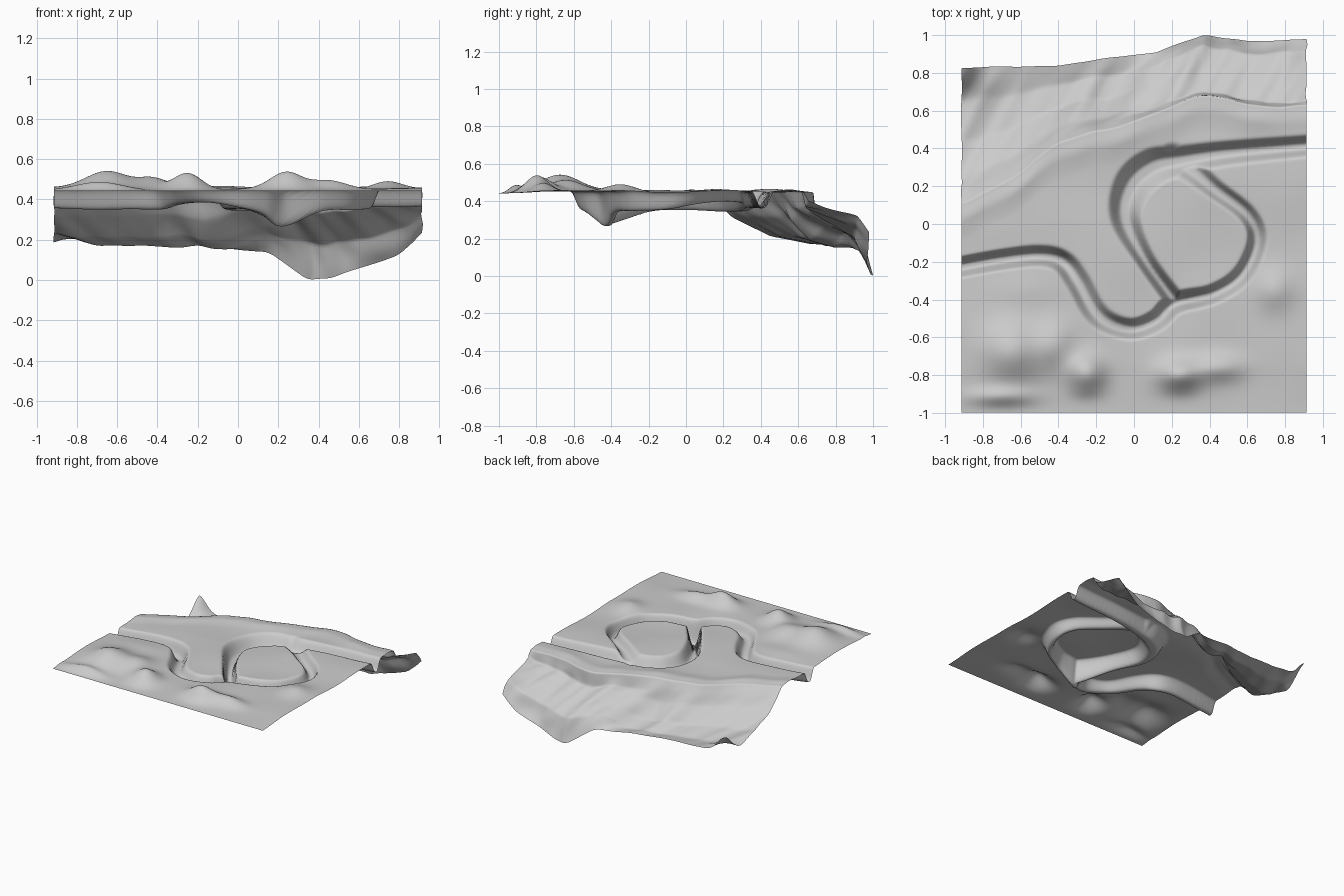
import bpy
from math import exp
from mathutils import Vector, noise, kdtree

if "Cube" in bpy.data.objects:
    bpy.data.objects.remove(bpy.data.objects["Cube"])

NX, NP, NC = 185, 170, 44   # columns, plateau rows, cliff rows


def ss(a, b, v):
    t = min(1, max(0, (v - a) / (b - a)))
    return t * t * (3 - 2 * t)


def catmull(pts, i, t):
    p = [pts[min(max(i + k, 0), len(pts) - 1)] for k in (-1, 0, 1, 2)]
    return [0.5 * (2 * b + (c - a) * t + (2 * a - 5 * b + 4 * c - d) * t * t
                   + (3 * b - a - 3 * c + d) * t ** 3) for a, b, c, d in zip(*p)]


def curve(pts, v):
    """Piecewise linear lookup of (position, value) pairs."""
    for (a, p), (b, q) in zip(pts, pts[1:]):
        if v <= b:
            return p + (q - p) * max(0, (v - a) / (b - a))
    return pts[-1][1]


def make_river(path):
    pts = [catmull(path, i, k / 20) for i in range(len(path) - 1) for k in range(20)]
    kd = kdtree.KDTree(len(pts))
    for i, s in enumerate(pts):
        kd.insert((s[0], s[1], 0), i)
    kd.balance()
    return pts, kd


# River paths: x, y, half width, depth
rivers = [make_river(r) for r in (
    [(-.95, -.235, .055, .09), (-.7, -.19, .055, .10), (-.5, -.17, .055, .10),
     (-.38, -.20, .06, .10), (-.30, -.30, .065, .08), (-.21, -.46, .065, .07),
     (-.12, -.53, .06, .07), (0, -.555, .055, .09), (.12, -.51, .055, .12), (.22, -.42, .055, .18),
     (.42, -.37, .05, .11), (.57, -.27, .05, .10), (.65, -.09, .05, .09),
     (.60, .05, .05, .07), (.42, .19, .055, .06), (.3, .29, .07, .06), (.2, .35, .08, .06)],
    [(.95, .415, .055, .09), (.5, .375, .065, .09), (.25, .335, .08, .09),
     (.1, .30, .10, .10), (-.01, .20, .10, .10), (-.045, .03, .08, .10),
     (.06, -.19, .05, .11), (.22, -.41, .05, .17)])]

# Mounds: x, y, spread x, spread y, height
mounds = [(-.65, -.68, .15, .15, .085), (-.42, -.64, .10, .12, .045),
          (-.25, -.79, .10, .10, .085), (-.70, -.93, .17, .06, .045),
          (.24, -.80, .11, .08, .08), (.45, -.76, .13, .07, .045),
          (.74, -.35, .10, .11, .04), (-.6, -.35, .2, .1, .015)]

# Cliff outline seen from above and its lower edge
rim = [(-.92, .10), (-.72, .20), (-.55, .31), (-.4, .44), (-.1, .51), (.1, .58),
       (.25, .65), (.37, .69), (.5, .66), (.65, .62), (.92, .63)]
foot_y = [(-.92, .83), (-.4, .84), (0, .90), (.12, .91), (.25, .96), (.37, 1), (.6, .97), (.92, .98)]
foot_z = [(-.92, .20), (-.5, .19), (-.1, .17), (.15, .14), (.25, .07), (.35, 0), (.45, .01), (.6, .06),
          (.8, .13), (.88, .2), (.92, .25)]
# Cliff sections, as share of the way out and down
out_r = [(0, 0), (.2, .05), (.5, .45), (.75, .8), (1, 1)]
down_r = [(0, 0), (.2, .25), (.5, .43), (.75, .62), (1, 1)]
out_l = [(0, 0), (.3, .2), (.55, .45), (.8, .75), (1, 1)]
down_l = [(0, 0), (.3, .5), (.55, .9), (.8, 1.05), (1, 1)]


def ground(x, y, r):
    inner = ss(-1, -.75, y)
    z = .446 + (.010 + .014 * noise.noise(Vector((x * 2.6, y * 2.6, 2)))) * inner
    # Uneven lip along the cliff
    z += .015 * ss(.2, 0, r - y) * (1 + noise.noise(Vector((x * 4, 0, 7)))) * ss(0, .1, r - y)
    for mx, my, sx, sy, h in mounds:
        z += h * exp(-((x - mx) / sx) ** 2 - ((y - my) / sy) ** 2) * ss(-1.02, -.88, y)
    cut = 0
    for pts, kd in rivers:
        co, i, d = kd.find((x, y, 0))
        w, depth = pts[i][2:]
        cut = max(cut, depth * (1 - ss(.2 * w, 1.1 * w, d)))
    return z - cut


verts = []
for i in range(NX):
    x = -.915 + 1.83 * i / (NX - 1)
    r = sum(curve(rim, x + o) for o in (-.04, 0, .04)) / 3
    r += .012 * noise.noise(Vector((x * 7, 3, 0)))
    fy = curve(foot_y, x)
    fz = sum(curve(foot_z, x + o) for o in (-.02, 0, .02)) / 3
    # Plateau rows
    for j in range(NP):
        y = -1 + (r + 1) * j / (NP - 1)
        verts.append((x, y, ground(x, y, r)))
    # Cliff rows
    top, right = verts[-1][2], ss(-.2, .3, x)
    for j in range(1, NC + 1):
        t = j / NC
        o = curve(out_l, t) * (1 - right) + curve(out_r, t) * right
        dn = curve(down_l, t) * (1 - right) + curve(down_r, t) * right
        y, z = r + (fy - r) * o, top + (fz - top) * dn
        fold = noise.noise(Vector((x * 9 - y * 5, z * 5 + y * 2, 1)))
        amp = ss(0, .25, t) * ss(1.1, .8, t)
        y += .018 * fold * amp
        z += .022 * fold * amp
        # Raised back corner
        z += .13 * exp(-((x + .92) / .09) ** 2 - ((y - .83) / .12) ** 2)
        xo = .012 * noise.noise(Vector((t * 5, x, 4))) * amp
        verts.append((x + xo, min(y, 1), z))

low = min(v[2] for v in verts)
verts = [(x, y, z - low) for x, y, z in verts]
N = NP + NC
faces = [(i * N + j, (i + 1) * N + j, (i + 1) * N + j + 1, i * N + j + 1)
         for i in range(NX - 1) for j in range(N - 1)]

mesh = bpy.data.meshes.new("river_terrain")
mesh.from_pydata(verts, [], faces)
terrain = bpy.data.objects.new("river_terrain", mesh)
bpy.context.collection.objects.link(terrain)
for p in mesh.polygons:
    p.use_smooth = True
# Soften the creases
smooth = terrain.modifiers.new("soften", 'SMOOTH')
smooth.factor, smooth.iterations = .5, 2
